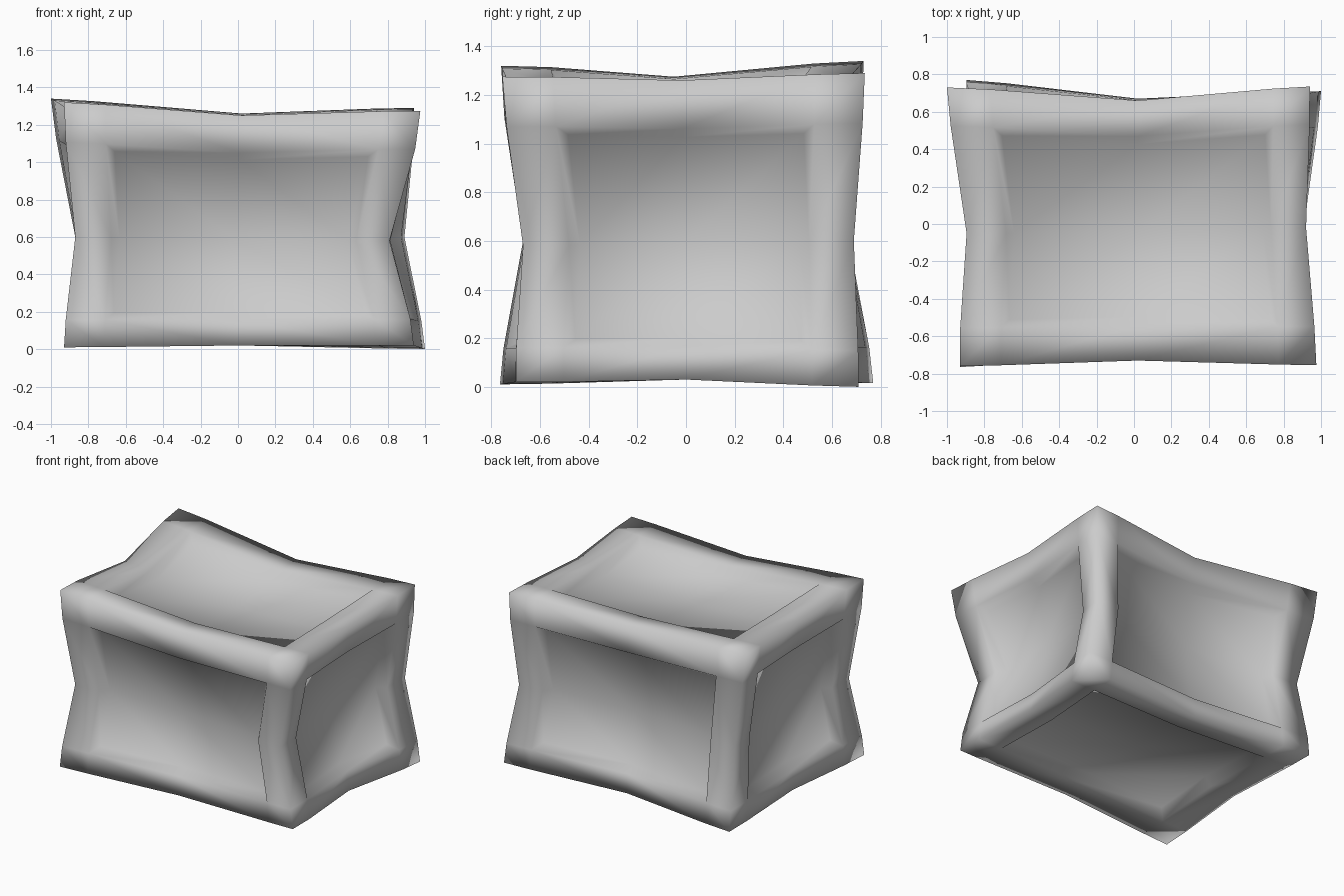
import bpy, bmesh
from itertools import product
from mathutils import Vector

if "Cube" in bpy.data.objects:
    bpy.data.objects.remove(bpy.data.objects["Cube"])

# Uneven box corners, keyed by side signs (x, y, z)
corners = {
    (-1, -1, 1): (-0.93, -0.76, 1.32), (1, -1, 1): (0.975, -0.755, 1.275),
    (-1, 1, 1): (-1.00, 0.73, 1.34), (1, 1, 1): (0.94, 0.735, 1.29),
    (-1, -1, -1): (-0.93, -0.765, 0.01), (1, -1, -1): (0.94, -0.70, 0.02),
    (-1, 1, -1): (-0.895, 0.77, 0.015), (1, 1, -1): (1.00, 0.71, 0.00),
}
# Pinched edge middles (0 marks the axis the edge runs along)
mids = {
    (0, -1, 1): (0.02, -0.73, 1.25), (0, 1, 1): (0.02, 0.66, 1.26),
    (1, 0, 1): (0.92, -0.02, 1.26), (-1, 0, 1): (-0.895, -0.05, 1.275),
    (0, -1, -1): (0.0, -0.70, 0.02), (0, 1, -1): (0.02, 0.67, 0.02),
    (1, 0, -1): (0.91, 0.0, 0.03), (-1, 0, -1): (-0.88, 0.0, 0.03),
    (-1, -1, 0): (-0.87, -0.67, 0.60), (1, -1, 0): (0.81, -0.67, 0.58),
    (1, 1, 0): (0.89, 0.69, 0.60), (-1, 1, 0): (-0.87, 0.67, 0.60),
}
corners = {k: Vector(c) for k, c in corners.items()}
# where the raised rim ends on the low and high side of each axis
rim = ((-0.77, 0.79), (-0.72, 0.73), (-0.76, 0.69))
pinch = (0, 0.15, 1, 0.15, 0)  # pinch strength at the five grid lines


def point(idx):
    """Blend corners and edge pinches at a grid index."""
    t = [(-1, rim[a][0], 0, rim[a][1], 1)[idx[a]] for a in range(3)]
    soften = 0.75 if idx.count(2) == 2 else 1  # panel centres sink a little less
    p = Vector()
    for k, c in corners.items():
        f = 1
        for a in range(3):
            f *= (1 + k[a] * t[a]) / 2
        p += c * f
    for k, m in mids.items():
        axis = k.index(0)
        f = pinch[idx[axis]] * soften
        for a in range(3):
            if a != axis:
                f *= (1 + k[a] * t[a]) / 2
        ends = [corners[tuple(s if a == axis else k[a] for a in range(3))] for s in (-1, 1)]
        p += (Vector(m) - (ends[0] + ends[1]) / 2) * f
    return p


# Shell: six 4x4 gridded sides sharing their border vertices
bm = bmesh.new()
verts = {}
panels = []
for axis, side in product(range(3), (0, 4)):
    panel = []
    for i, j in product(range(4), repeat=2):
        quad = []
        for di, dj in ((0, 0), (1, 0), (1, 1), (0, 1)):
            idx = [0, 0, 0]
            idx[axis] = side
            idx[(axis + 1) % 3], idx[(axis + 2) % 3] = i + di, j + dj
            key = tuple(idx)
            if key not in verts:
                verts[key] = bm.verts.new(point(key))
            quad.append(verts[key])
        face = bm.faces.new(quad if side else quad[::-1])
        if i in (1, 2) and j in (1, 2):
            panel.append(face)
    panels.append(panel)
bm.normal_update()

# Sunken panel on every side
for panel in panels:
    bmesh.ops.inset_region(bm, faces=panel, thickness=0.045, depth=-0.065,
                           use_boundary=True, use_even_offset=True)
for f in bm.faces:
    f.smooth = True

mesh = bpy.data.meshes.new("crate")
bm.to_mesh(mesh)
bm.free()
bpy.context.collection.objects.link(bpy.data.objects.new("crate", mesh))
